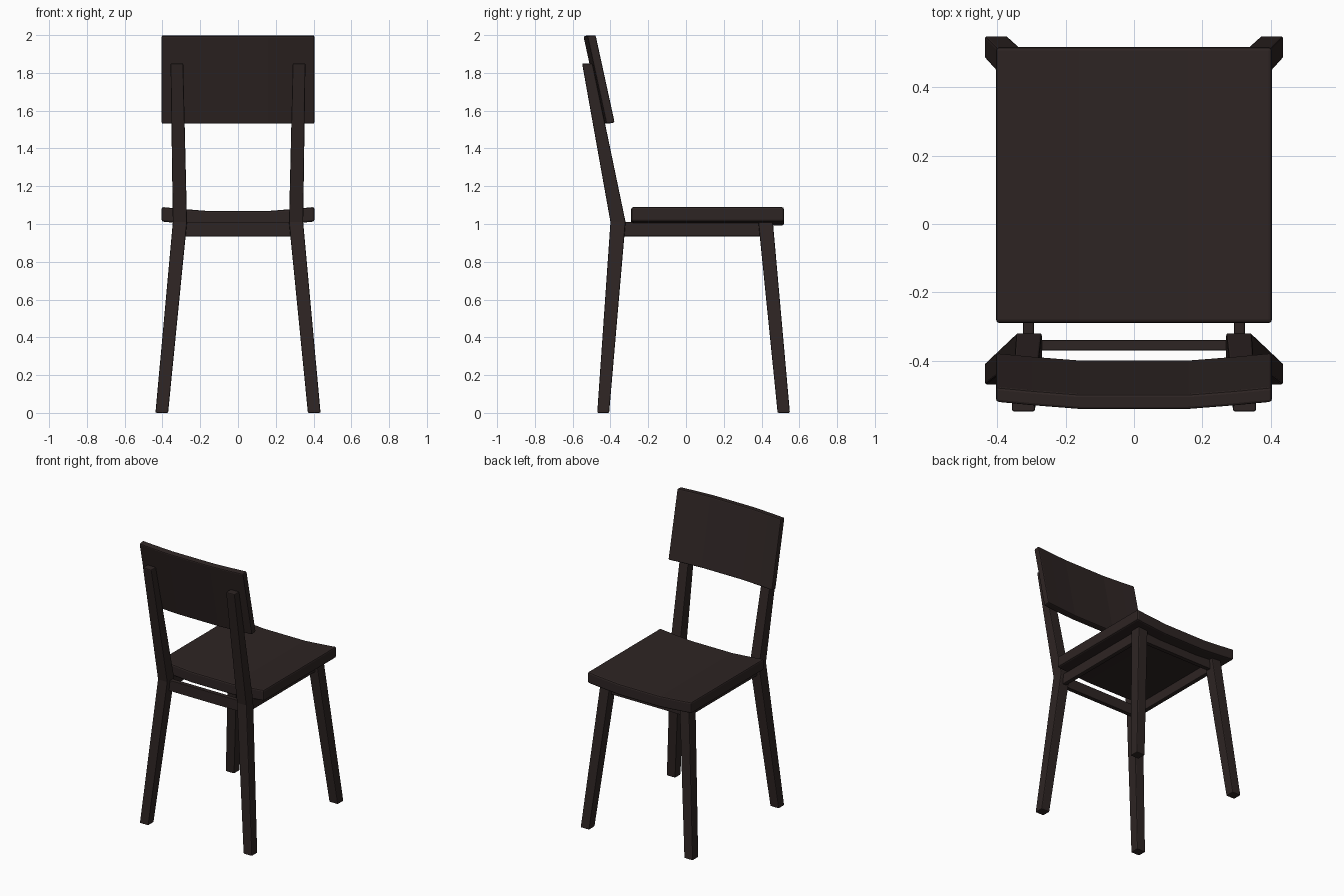
import bpy, bmesh

if "Cube" in bpy.data.objects:
    bpy.data.objects.remove(bpy.data.objects["Cube"])

wood = bpy.data.materials.new("dark brown wood")
wood.diffuse_color = (0.027, 0.018, 0.017, 1)
wood.use_nodes = True
wood.node_tree.nodes["Principled BSDF"].inputs["Base Color"].default_value = wood.diffuse_color


def loft(name, sections, bevel=0.006):
    """Skin four-cornered sections into a closed solid with softened edges."""
    bm = bmesh.new()
    rings = [[bm.verts.new(p) for p in s] for s in sections]
    for a, b in zip(rings, rings[1:]):
        for i in range(4):
            j = (i + 1) % 4
            bm.faces.new((a[i], a[j], b[j], b[i]))
    bm.faces.new(rings[0][::-1])
    bm.faces.new(rings[-1])
    bmesh.ops.recalc_face_normals(bm, faces=bm.faces)
    me = bpy.data.meshes.new(name)
    bm.to_mesh(me)
    bm.free()
    me.materials.append(wood)
    ob = bpy.data.objects.new(name, me)
    bpy.context.collection.objects.link(ob)
    mod = ob.modifiers.new("soft edges", 'BEVEL')
    mod.width = bevel
    mod.segments = 2
    mod.limit_method = 'ANGLE'
    mod.angle_limit = 0.8
    return ob


def rect(z, x0, x1, y0, y1):
    return [(x0, y0, z), (x1, y0, z), (x1, y1, z), (x0, y1, z)]


def mirrored(name, levels):
    """One solid on each side of the chair from (z, x0, x1, y0, y1) levels."""
    for side, s in (("right", 1), ("left", -1)):
        loft(f"{side}_{name}", [rect(z, s * a, s * b, c, d) for z, a, b, c, d in levels])


# Splayed legs; the back ones bend and carry on up as posts
mirrored("front_leg", [(0, 0.37, 0.437, 0.485, 0.55), (1.01, 0.27, 0.345, 0.383, 0.46)])
mirrored("back_leg", [(0, 0.37, 0.437, -0.47, -0.407),
                      (1.01, 0.27, 0.345, -0.40, -0.32),
                      (1.85, 0.29, 0.357, -0.55, -0.495)])

# Rails under the seat
mirrored("side_rail", [(0.935, 0.293, 0.325, -0.36, 0.42), (1.01, 0.293, 0.325, -0.36, 0.42)])
for name, y in (("back_rail", -0.37), ("front_rail", 0.405)):
    loft(name, [rect(z, -0.3, 0.3, y, y + 0.03) for z in (0.935, 1.01)], 0.002)

# Gently dished profile shared by seat and backrest: (x, rise)
curve = [(-0.404, 0.021), (-0.3, 0.011), (-0.16, 0), (0.16, 0), (0.3, 0.011), (0.404, 0.021)]

# Dished seat
loft("seat", [[(x, -0.29, 0.992 + r), (x, 0.518, 0.992 + r),
               (x, 0.518, 1.069 + r), (x, -0.29, 1.069 + r)] for x, r in curve], 0.01)

# Leaning curved backrest
loft("backrest", [[(x, -0.442 + r, 1.53), (x, -0.398 + r, 1.537),
                   (x, -0.499 + r, 2.0), (x, -0.543 + r, 1.995)] for x, r in curve], 0.008)
